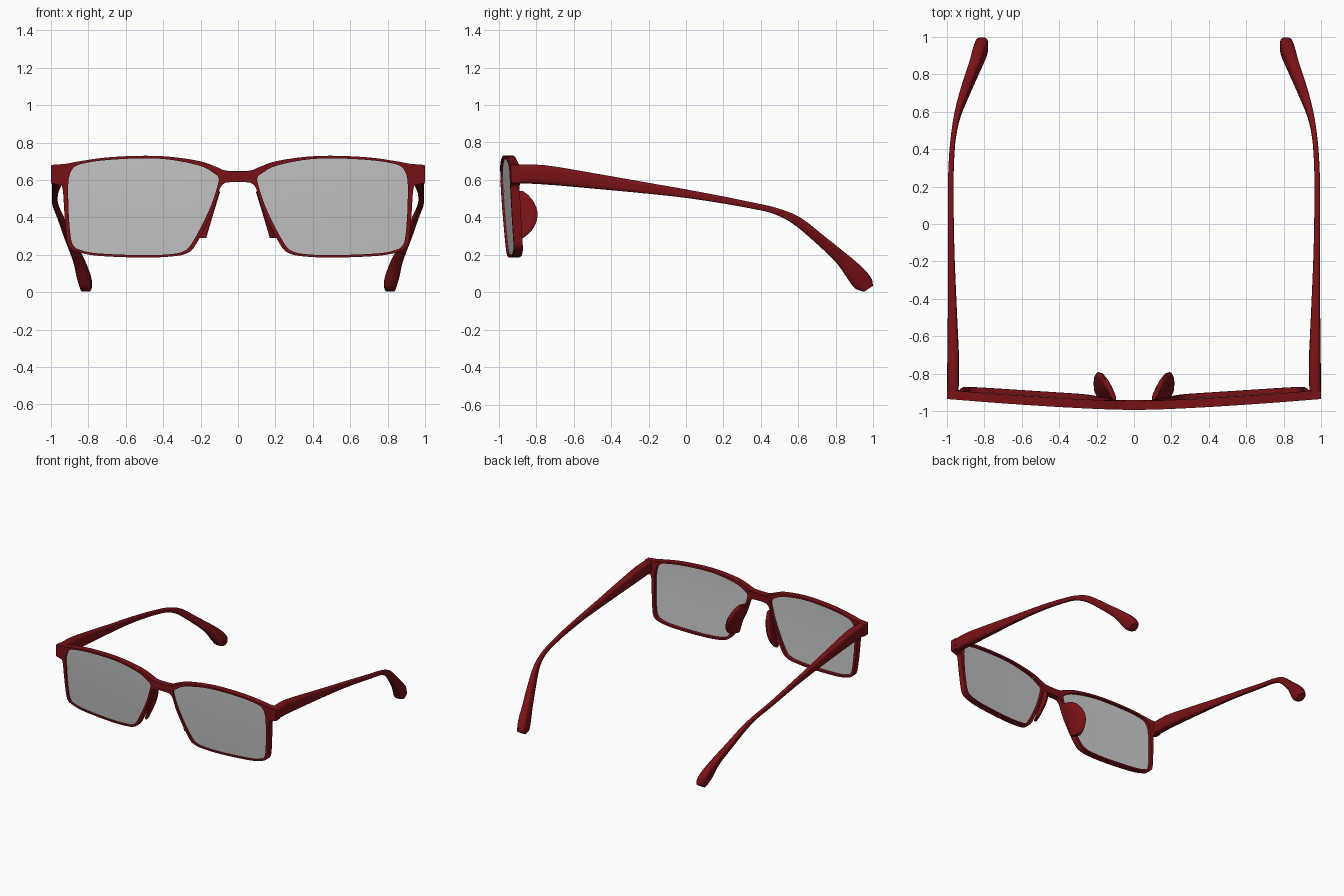
import bpy, bmesh, math
from mathutils import Vector

if "Cube" in bpy.data.objects:
    bpy.data.objects.remove(bpy.data.objects["Cube"])


def material(name, rgb):
    m = bpy.data.materials.new(name)
    m.diffuse_color = (*rgb, 1)
    m.use_nodes = True
    m.node_tree.nodes["Principled BSDF"].inputs["Base Color"].default_value = m.diffuse_color
    return m


RED = material("dark red plastic", (0.19, 0.006, 0.008))
GREY = material("lens grey", (0.56, 0.56, 0.56))


def smooth_path(pts, n, closed):
    """Catmull-Rom interpolation of tuples of any length."""
    out, k = [], len(pts)
    for i in range(k if closed else k - 1):
        if closed:
            q = [pts[(i + j) % k] for j in (-1, 0, 1, 2)]
        else:
            q = [pts[min(max(i + j, 0), k - 1)] for j in (-1, 0, 1, 2)]
        for s in range(n):
            t = s / n
            out.append(tuple(0.5 * (2 * b + (c - a) * t + (2 * a - 5 * b + 4 * c - d) * t * t
                                    + (3 * b - a - 3 * c + d) * t ** 3) for a, b, c, d in zip(*q)))
    if not closed:
        out.append(pts[-1])
    return out


def finish(name, bm, mat, mirror=True, angle=40):
    bmesh.ops.recalc_face_normals(bm, faces=bm.faces)
    me = bpy.data.meshes.new(name)
    bm.to_mesh(me)
    bm.free()
    ob = bpy.data.objects.new(name, me)
    bpy.context.collection.objects.link(ob)
    me.materials.clear()
    me.materials.append(mat)
    if mirror:
        ob.modifiers.new("mirror", 'MIRROR').use_mirror_merge = False
    bpy.ops.object.select_all(action='DESELECT')
    ob.select_set(True)
    bpy.context.view_layer.objects.active = ob
    bpy.ops.object.shade_smooth_by_angle(angle=math.radians(angle))
    return ob


def loft(name, rings, mat, angle=40):
    bm = bmesh.new()
    vs = [[bm.verts.new(p) for p in r] for r in rings]
    n = len(rings[0])
    for a, b in zip(vs, vs[1:]):
        for i in range(n):
            j = (i + 1) % n
            bm.faces.new((a[i], a[j], b[j], b[i]))
    bm.faces.new(vs[0])
    bm.faces.new(vs[-1])
    return finish(name, bm, mat, True, angle)


def front_y(x, z):
    """Front surface of the wrapped, slightly tilted frame."""
    return -0.997 + 0.06 * abs(x) ** 1.3 + 0.03 * (max(0, 0.75 - z) / 0.56) ** 1.5


# Half outline of the frame front, and the lens opening (x, z)
half = [(0.06, .65), (.11, .668), (.2, .70), (.35, .723), (.5, .73), (.7, .721), (.85, .70),
        (.92, .687), (.985, .682), (.999, .677), (1.0, .66), (1.0, .60), (.997, .585), (.96, .575),
        (.938, .555), (.928, .42), (.916, .29), (.90, .24), (.86, .217), (.75, .195), (.5, .185),
        (.34, .193), (.275, .208), (.235, .24), (.18, .34), (.128, .455), (.098, .55), (.08, .577), (.05, .588)]
lens_pts = [(.103, .61), (.13, .637), (.2, .675), (.35, .707), (.5, .716), (.7, .707), (.83, .688),
            (.88, .665), (.902, .62), (.908, .56), (.905, .42), (.895, .30), (.88, .25), (.845, .227),
            (.75, .208), (.5, .198), (.35, .205), (.29, .22), (.255, .25), (.2, .345), (.148, .455), (.115, .55)]
outline = smooth_path(half + [(-x, z) for x, z in reversed(half)], 4, True)
lens_loop = smooth_path(lens_pts, 4, True)

# Frame front: filled flat curve with two holes, extruded then wrapped
DEPTH = 0.048
cu = bpy.data.curves.new("frame_curve", 'CURVE')
cu.dimensions = '2D'
cu.fill_mode = 'BOTH'
cu.extrude = DEPTH / 2
for loop in (outline, lens_loop, [(-x, z) for x, z in lens_loop]):
    sp = cu.splines.new('POLY')
    sp.points.add(len(loop) - 1)
    for p, (x, z) in zip(sp.points, loop):
        p.co = (x, z, 0, 1)
    sp.use_cyclic_u = True
tmp = bpy.data.objects.new("frame_curve", cu)
bpy.context.collection.objects.link(tmp)
bpy.context.view_layer.update()
me = bpy.data.meshes.new_from_object(tmp.evaluated_get(bpy.context.evaluated_depsgraph_get()))
bpy.data.objects.remove(tmp)
bm = bmesh.new()
bm.from_mesh(me)
bmesh.ops.remove_doubles(bm, verts=bm.verts, dist=1e-5)
for v in bm.verts:
    x, z, d = v.co
    v.co = (x, front_y(x, z) + d + DEPTH / 2, z)
finish("frame_front", bm, RED, False)

# Lenses: thin curved plates made of concentric rings
cx, cz = 0.53, 0.45
rings = []
for depth, scales in ((0.012, (.03, .25, .5, .75, 1.005)), (0.022, (1.005, .75, .5, .25, .03))):
    for s in scales:
        r = [(cx + (x - cx) * s, cz + (z - cz) * s) for x, z in lens_loop]
        rings.append([(x, front_y(x, z) + depth, z) for x, z in r])
loft("lenses", rings, GREY)


def sq(a, e=0.55):
    return math.copysign(abs(a) ** e, a)


# Temple arms: top edge y,z / bottom edge y,z / inner x / outer x
arm = [(-.93, .682, -.93, .583, .94, 1.0), (-.76, .68, -.76, .576, .934, .999),
       (-.5, .638, -.5, .554, .945, .996), (-.2, .585, -.2, .526, .958, .994),
       (0, .55, 0, .504, .963, .995), (.2, .512, .2, .474, .965, .995),
       (.35, .481, .35, .447, .961, .99), (.48, .452, .46, .422, .951, .979),
       (.61, .40, .565, .37, .926, .96), (.745, .295, .68, .275, .877, .926),
       (.88, .187, .80, .16, .822, .883), (.955, .12, .865, .068, .792, .864),
       (.992, .07, .90, .022, .78, .85), (.997, .035, .95, .003, .785, .842)]
rings = []
for ty, tz, by, bz, xi, xo in smooth_path(arm, 3, False):
    ring = []
    for i in range(16):
        a = 2 * math.pi * (i + .5) / 16
        u, v = sq(math.cos(a)), sq(math.sin(a))
        ring.append(((xi + xo) / 2 + u * (xo - xi) / 2,
                     (ty + by) / 2 + v * (ty - by) / 2,
                     (tz + bz) / 2 + v * (tz - bz) / 2))
    rings.append(ring)
loft("temple_arms", rings, RED, 45)

# Nose pads: rounded flaps leaning back and outwards from the nose edge
rings = []
N = 12
for k in range(N + 1):
    t = k / N
    z = 0.54 - 0.25 * t
    bulge = math.sin(math.pi * (0.04 + 0.92 * t)) ** 0.6
    base = Vector((0.098 + 0.075 * t, -0.945, z))
    tip = Vector((base.x + 0.03 + 0.025 * bulge, -0.90 + 0.108 * bulge, z))
    axis = tip - base
    side = Vector((axis.y, -axis.x, 0)).normalized()
    ring = []
    for i in range(14):
        a = 2 * math.pi * i / 14
        w = 0.012 + 0.014 * bulge * (1 + math.cos(a)) / 2
        ring.append(base + axis * (0.5 + 0.5 * math.cos(a)) + side * w * math.sin(a))
    rings.append(ring)
loft("nose_pads", rings, RED, 50)
